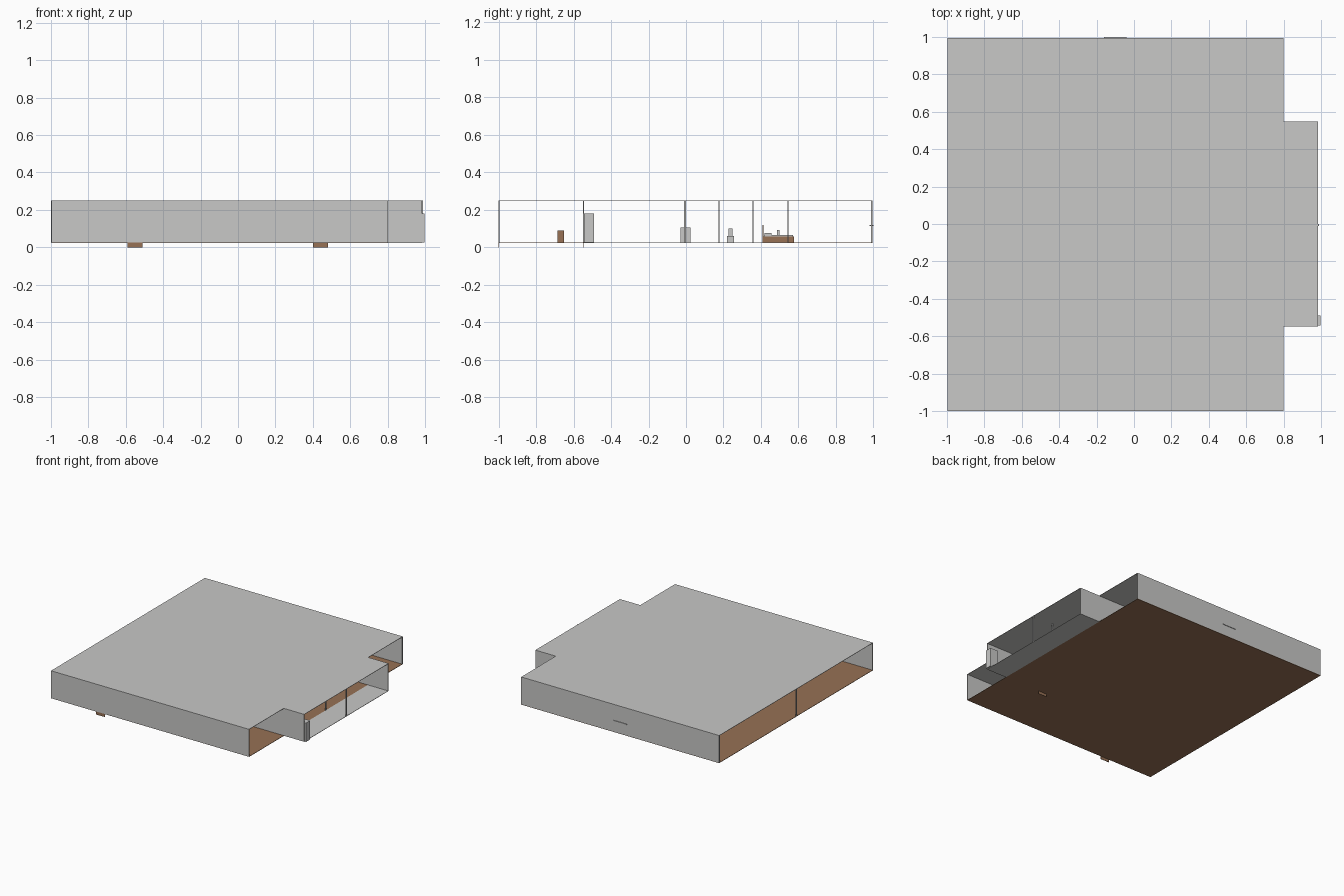
import bpy, bmesh

if "Cube" in bpy.data.objects:
    bpy.data.objects.remove(bpy.data.objects["Cube"])


def material(name, rgb):
    m = bpy.data.materials.new(name)
    m.diffuse_color = (*rgb, 1)
    m.use_nodes = True
    m.node_tree.nodes["Principled BSDF"].inputs["Base Color"].default_value = m.diffuse_color
    return m


GREY = material("light grey", (0.58, 0.58, 0.57))
BROWN = material("wood brown", (0.31, 0.165, 0.09))
Z0, Z1 = 0.025, 0.25      # floor and ceiling levels


def box(name, x, y, z, mat):
    """Box from (min, max) ranges."""
    me = bpy.data.meshes.new(name)
    bm = bmesh.new()
    bmesh.ops.create_cube(bm, size=1)
    for v in bm.verts:
        v.co = [r[0] + (c + 0.5) * (r[1] - r[0]) for c, r in zip(v.co, (x, y, z))]
    bm.to_mesh(me)
    bm.free()
    me.materials.append(mat)
    ob = bpy.data.objects.new(name, me)
    bpy.context.collection.objects.link(ob)
    return ob


def slab(name, outline, z, t, mat):
    """Flat outline extruded upwards by t."""
    me = bpy.data.meshes.new(name)
    bm = bmesh.new()
    f = bm.faces.new([bm.verts.new((x, y, z)) for x, y in outline])
    up = bmesh.ops.extrude_face_region(bm, geom=[f])["geom"]
    bmesh.ops.translate(bm, vec=(0, 0, t),
                        verts=[g for g in up if isinstance(g, bmesh.types.BMVert)])
    bmesh.ops.recalc_face_normals(bm, faces=bm.faces)
    bm.to_mesh(me)
    bm.free()
    me.materials.append(mat)
    ob = bpy.data.objects.new(name, me)
    bpy.context.collection.objects.link(ob)


# Ceiling with the stepped bay on the right
slab("ceiling", [(-0.998, -0.998), (0.8, -0.998), (0.8, -0.545), (0.985, -0.545),
                 (0.985, 0.547), (0.8, 0.547), (0.8, 0.995), (-0.998, 0.995)],
     Z1 - 0.003, 0.003, GREY)

# Wooden main floor and grey bay floor
box("main_floor", (-0.998, 0.8), (-0.998, 0.995), (Z0 - 0.002, Z0 + 0.001), BROWN)
box("bay_floor", (0.8, 0.985), (-0.545, 0.547), (Z0 - 0.002, Z0 + 0.001), GREY)

# Walls running along x; the ends of the building are open
walls = [("front_wall", -0.998, 0.8, -1.0, 0.004),
         ("back_wall", -0.998, 0.8, 0.987, 0.008),
         ("bay_front_wall", 0.0, 0.985, -0.549, 0.006),
         ("bay_back_wall", 0.3, 0.985, 0.541, 0.006),
         ("inner_wall_a", -0.25, 0.3, 0.173, 0.006),
         ("inner_wall_b", -0.25, 0.3, 0.355, 0.006)]
for name, x0, x1, y, t in walls:
    box(name, (x0, x1), (y, y + t), (Z0, Z1), GREY)

# Slim posts on the open sides
for i, x in enumerate((-1.0, 0.795, 0.982)):
    box(f"post_{i}", (x, x + 0.006), (-0.01, 0.001), (Z0, Z1), GREY)

# Doors, reaching just below the floor
for i, (x, y) in enumerate(((-0.59, -0.9995), (0.40, -0.548))):
    box(f"door_{i}", (x, x + 0.08), (y, y + 0.003), (0, 0.18), BROWN)

# Back wall shelf and tall cabinet in the bay corner
box("back_shelf", (-0.16, -0.04), (0.98, 1.0), (0.113, 0.120), GREY)
box("tall_cabinet", (0.93, 0.998), (-0.543, -0.49), (Z0, 0.18), GREY)

# Hidden furniture
box("low_cabinet", (0.25, 0.33), (-0.03, 0.025), (Z0, 0.105), GREY)
box("stool", (-0.1, -0.06), (-0.685, -0.65), (Z0, 0.09), BROWN)
box("toilet_base", (0.12, 0.16), (0.22, 0.255), (Z0, 0.06), GREY)
box("toilet_tank", (0.13, 0.15), (0.227, 0.247), (0.06, 0.10), GREY)
box("bed_base", (-0.1, 0.02), (0.41, 0.575), (Z0, 0.058), BROWN)
box("mattress", (-0.095, 0.015), (0.415, 0.57), (0.058, 0.066), GREY)
box("headboard", (-0.1, 0.02), (0.407, 0.413), (Z0, 0.12), BROWN)
for i, x in enumerate((-0.085, -0.03)):
    box(f"pillow_{i}", (x, x + 0.04), (0.42, 0.455), (0.066, 0.076), GREY)
box("bed_lamp", (-0.05, -0.03), (0.485, 0.50), (0.066, 0.092), GREY)
